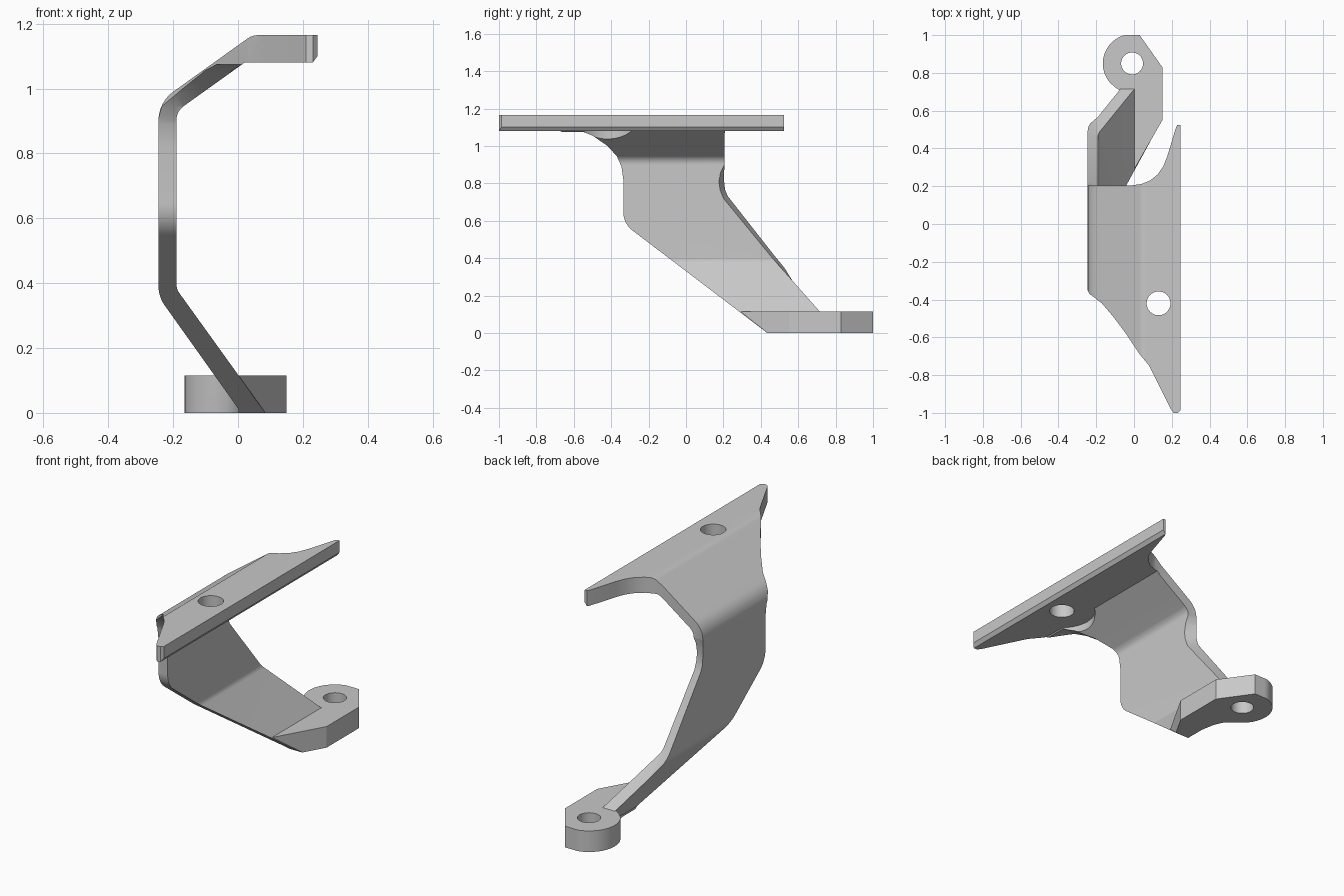
import bpy, bmesh, math
from mathutils import Vector

old = bpy.data.objects.get("Cube")
if old:
    bpy.data.objects.remove(old)

metal = bpy.data.materials.new("grey_metal")
metal.use_nodes = True
GREY = (0.58, 0.58, 0.58, 1)
metal.diffuse_color = GREY
metal.node_tree.nodes["Principled BSDF"].inputs["Base Color"].default_value = GREY


def rounded(points, steps=8):
    """Corners given as (a, b) or (a, b, radius); rounds those with a radius."""
    out = []
    for i, p in enumerate(points):
        c = Vector(p[:2])
        if len(p) == 2:
            out.append(c)
            continue
        radius = p[2]
        u = (Vector(points[i - 1][:2]) - c).normalized()
        v = (Vector(points[(i + 1) % len(points)][:2]) - c).normalized()
        half = math.acos(u.dot(v)) / 2
        centre = c + (u + v).normalized() * (radius / math.sin(half))
        reach = radius / math.tan(half)
        start, end = c + u * reach - centre, c + v * reach - centre
        for k in range(steps + 1):
            spoke = start.lerp(end, k / steps).normalized()
            out.append(centre + spoke * radius)
    return out


def loft(name, axis, sections):
    """Solid through matching outlines placed at (position, outline) on an axis."""
    place = {"x": lambda a, b, s: (s, a, b),
             "y": lambda a, b, s: (a, s, b),
             "z": lambda a, b, s: (a, b, s)}[axis]
    bm = bmesh.new()
    rings = [[bm.verts.new(place(p[0], p[1], s)) for p in outline]
             for s, outline in sections]
    n = len(rings[0])
    for low, high in zip(rings, rings[1:]):
        for i in range(n):
            j = (i + 1) % n
            bm.faces.new((low[i], low[j], high[j], high[i]))
    bm.faces.new(rings[0])
    bm.faces.new(rings[-1])
    bmesh.ops.recalc_face_normals(bm, faces=bm.faces)
    mesh = bpy.data.meshes.new(name)
    bm.to_mesh(mesh)
    bm.free()
    mesh.materials.append(metal)
    obj = bpy.data.objects.new(name, mesh)
    bpy.context.collection.objects.link(obj)
    return obj


def prism(name, axis, start, end, outline):
    return loft(name, axis, [(start, outline), (end, outline)])


def disc(x, y, r, steps=48):
    return [(x + r * math.cos(math.tau * k / steps),
             y + r * math.sin(math.tau * k / steps)) for k in range(steps)]


def combine(target, tool, operation):
    """Applies a boolean and removes the tool."""
    bpy.context.view_layer.objects.active = target
    mod = target.modifiers.new("cut", "BOOLEAN")
    mod.operation = operation
    mod.solver = "EXACT"
    mod.object = tool
    bpy.ops.object.modifier_apply(modifier=mod.name)
    bpy.data.objects.remove(tool)


# Bent strip: constant-thickness section running front to back
bracket = prism("bracket", "y", -1.05, 0.9, rounded([
    (0.245, 1.165), (0.044, 1.165, 0.06), (-0.245, 0.958, 0.108),
    (-0.245, 0.358, 0.1), (0.01, 0), (0.085, 0), (-0.19, 0.382, 0.05),
    (-0.19, 0.93, 0.055), (0.02, 1.08), (0.23, 1.08), (0.245, 1.10)]))

# Side silhouette; its rear edge is slanted towards the inside of the bend
front_edge = rounded([
    (0.432, 0.002), (-0.335, 0.585, 0.12), (-0.335, 0.82), (-0.345, 0.89),
    (-0.37, 0.945), (-0.42, 1.0), (-0.50, 1.055), (-0.55, 1.075),
    (-1.1, 1.075), (-1.1, 1.3), (0.6, 1.3), (0.6, 1.07), (0.205, 1.07)])
outer_rear = [(0.205, 0.90), (0.205, 0.86), (0.205, 0.81), (0.21, 0.765),
              (0.225, 0.73), (0.484, 0.40), (0.715, 0.115), (0.75, 0.002)]
inner_rear = [(0.205, 0.90), (0.185, 0.86), (0.176, 0.81), (0.182, 0.765),
              (0.20, 0.72), (0.462, 0.40), (0.715, 0.115), (0.75, 0.002)]
outer, inner = front_edge + outer_rear, front_edge + inner_rear
combine(bracket, loft("side_shape", "x", [
    (-0.4, outer), (-0.247, outer), (-0.19, inner), (0.4, inner)]), "INTERSECT")

# Plan outline of the top flange: tapered front, swept rear
combine(bracket, prism("front_trim", "z", 0.9, 1.3, [
    (-0.4, -0.30), (-0.25, -0.345), (-0.235, -0.37), (-0.17, -0.42),
    (-0.11, -0.49), (-0.05, -0.57), (0.03, -0.69), (0.08, -0.75),
    (0.195, -0.98), (0.21, -1), (0.232, -1), (0.246, -0.985),
    (0.3, -0.985), (0.3, -1.2), (-0.4, -1.2)]), "DIFFERENCE")
combine(bracket, prism("rear_trim", "z", 1.0, 1.3, [
    (-0.4, 0.205), (-0.01, 0.205), (0.04, 0.212), (0.085, 0.23),
    (0.125, 0.262), (0.155, 0.305), (0.175, 0.355), (0.222, 0.51),
    (0.23, 0.525), (0.3, 0.525), (0.3, 0.8), (-0.4, 0.8)]), "DIFFERENCE")

# Flange hole, with clearance for a bolt head below it
combine(bracket, prism("clearance", "z", 0.9, 1.08, disc(0.13, -0.42, 0.17)), "DIFFERENCE")
combine(bracket, prism("flange_hole", "z", 1.0, 1.3, disc(0.13, -0.42, 0.063)), "DIFFERENCE")

# Foot: rounded eye with a hollow neck and a wedge that runs into the strip
eye = []
for k in range(25):
    a = math.radians(90 + 132 * k / 24)
    eye.append((-0.01 + 0.155 * math.cos(a), min(1.0, 0.85 + 0.155 * math.sin(a))))
foot = prism("foot", "z", 0, 0.115, eye + [
    (-0.1, 0.724), (-0.065, 0.70), (-0.035, 0.67), (-0.012, 0.62), (0.002, 0.54),
    (0.002, 0.291), (0.15, 0.55), (0.15, 0.83), (0.03, 1.0)])
combine(foot, prism("under_trim", "x", -0.4, 0.4, [
    (0.447, -0.01), (0.1, 0.255), (0.1, -0.01)]), "DIFFERENCE")
combine(bracket, foot, "UNION")
combine(bracket, prism("foot_hole", "z", -0.1, 0.3, disc(-0.01, 0.85, 0.058)), "DIFFERENCE")

# Smooth bends, crisp edges
for obj in bpy.context.selected_objects:
    obj.select_set(False)
bracket.select_set(True)
bpy.context.view_layer.objects.active = bracket
bpy.ops.object.shade_smooth_by_angle(angle=math.radians(25))
